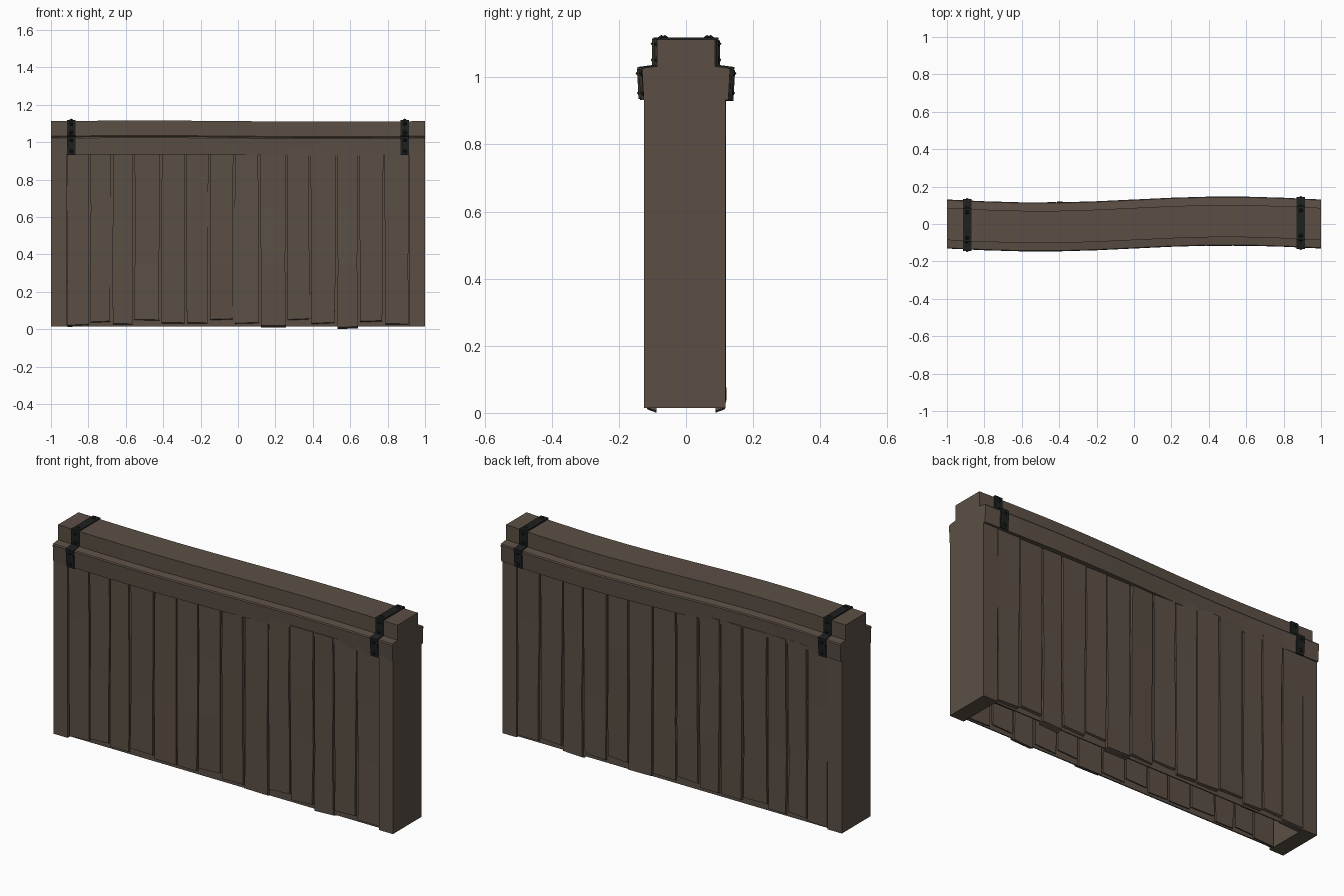
import bpy, bmesh, math, random
from mathutils import Vector

if "Cube" in bpy.data.objects:
    bpy.data.objects.remove(bpy.data.objects["Cube"])

random.seed(4)


def material(name, rgb):
    m = bpy.data.materials.new(name)
    m.diffuse_color = (*rgb, 1)
    m.use_nodes = True
    m.node_tree.nodes["Principled BSDF"].inputs["Base Color"].default_value = m.diffuse_color
    return m


WOOD = material("dark brown wood", (0.104, 0.078, 0.059))
IRON = material("black iron", (0.013, 0.014, 0.014))


def finish(name, bm, mat):
    bmesh.ops.recalc_face_normals(bm, faces=bm.faces)
    me = bpy.data.meshes.new(name)
    bm.to_mesh(me)
    bm.free()
    me.materials.append(mat)
    ob = bpy.data.objects.new(name, me)
    bpy.context.collection.objects.link(ob)
    return ob


def loft(bm, rings):
    """Closed solid through rings of equal point count."""
    vs = [[bm.verts.new(p) for p in r] for r in rings]
    n = len(vs[0])
    for a, b in zip(vs, vs[1:]):
        for i in range(n):
            bm.faces.new((a[i], a[(i + 1) % n], b[(i + 1) % n], b[i]))
    bm.faces.new(vs[0])
    bm.faces.new(vs[-1])


def box(name, x0, x1, y0, y1, z0, z1, mat):
    bm = bmesh.new()
    loft(bm, [[(x0, y0, z), (x1, y0, z), (x1, y1, z), (x0, y1, z)] for z in (z0, z1)])
    return finish(name, bm, mat)


def sway(x):
    return 0.016 * math.sin(math.pi * x)


# End posts
box("left_post", -1, -0.917, -0.125, 0.117, 0.015, 0.95, WOOD)
box("right_post", 0.917, 1, -0.125, 0.117, 0.015, 0.95, WOOD)

# Thin backing panels behind the planks (hollow between them)
box("front_backing", -0.92, 0.92, -0.104, -0.098, 0.015, 0.96, WOOD)
box("back_backing", -0.92, 0.92, 0.098, 0.104, 0.015, 0.96, WOOD)

# Uneven vertical planks, repeated on the back
seams = [-0.918, -0.795, -0.675, -0.56, -0.415, -0.28, -0.155, -0.02,
         0.115, 0.26, 0.385, 0.525, 0.645, 0.78, 0.918]
feet = [0.025, 0.042, 0.03, 0.052, 0.036, 0.036, 0.055, 0.035,
        0.02, 0.055, 0.035, 0.013, 0.045, 0.03]
for side, label in ((-1, "front"), (1, "back")):
    random.seed(7)
    for i, foot in enumerate(feet):
        bm = bmesh.new()
        rings = []
        tilt = random.uniform(-0.003, 0.003)
        skew = random.uniform(-0.007, 0.007)
        for k, z in enumerate((foot, 0.35, 0.65, 0.96)):
            a = seams[i] + random.uniform(0.002, 0.009)
            b = seams[i + 1] - random.uniform(0.002, 0.009)
            out = 0.115 + random.uniform(-0.002, 0.003)
            s = skew if k == 0 else 0      # crooked saw cut at the foot
            d = 0.01 if k == 0 else 0      # foot slopes down inwards
            rings.append([(a, side * (out - tilt), z + s * 0.5),
                          (b, side * (out + tilt), z - s * 0.5),
                          (b, side * 0.088, z - s * 0.5 - d),
                          (a, side * 0.088, z + s * 0.5 - d)])
        loft(bm, rings)
        finish(f"{label}_plank_{i + 1}", bm, WOOD)

# Stepped, gently swaying top beam
half = [(-0.126, 0.933), (-0.131, 1.022), (-0.127, 1.028), (-0.086, 1.033), (-0.086, 1.113)]
profile = half + [(-y, z) for y, z in reversed(half)]
bm = bmesh.new()
xs = [-1 + 0.2 * i for i in range(11)]
loft(bm, [[(x, y + sway(x), z - 0.003 * math.sin(math.pi * x)) for y, z in profile] for x in xs])
finish("top_beam", bm, WOOD)


# Iron straps with pointed studs
def strap(name, cx):
    w, oy = 0.0225, sway(cx)
    inner = [(-0.124, 0.932), (-0.129, 1.024), (-0.085, 1.031), (-0.085, 1.112)]
    outer = [(-0.132, 0.932), (-0.139, 1.031), (-0.092, 1.037), (-0.092, 1.119)]
    inner += [(-y, z) for y, z in reversed(inner)]
    outer += [(-y, z) for y, z in reversed(outer)]
    ring = outer + inner[::-1]
    bm = bmesh.new()
    n = len(outer)
    rows = [[[bm.verts.new((cx + s * w, y + oy, z)) for y, z in p] for p in (outer, inner)] for s in (-1, 1)]
    (lo, li), (ro, ri) = rows
    for i in range(n - 1):
        for a, b in ((lo, ro), (li, ri), (lo, li), (ro, ri)):
            bm.faces.new((a[i], a[i + 1], b[i + 1], b[i]))
    for i in (0, n - 1):
        bm.faces.new((lo[i], ro[i], ri[i], li[i]))
    studs = []
    for s in (-1, 1):
        studs += [((s * 0.133, 0.953), (s, 0)), ((s * 0.137, 1.012), (s, 0)),
                  ((s * 0.092, 1.052), (s, 0)), ((s * 0.092, 1.1), (s, 0)),
                  ((s * 0.068, 1.119), (0, 1))]
    for (y, z), (ny, nz) in studs:
        c, nrm = Vector((cx, y + oy, z)), Vector((0, ny, nz))
        t = nrm.cross(Vector((1, 0, 0)))
        rim = [bm.verts.new(c + 0.012 * (math.cos(q) * Vector((1, 0, 0)) + math.sin(q) * t))
               for q in (k * math.pi / 3 for k in range(6))]
        tip = bm.verts.new(c + nrm * 0.008)
        for k in range(6):
            bm.faces.new((rim[k], rim[(k + 1) % 6], tip))
        bm.faces.new(rim[::-1])
    finish(name, bm, IRON)


strap("left_strap", -0.892)
strap("right_strap", 0.892)
